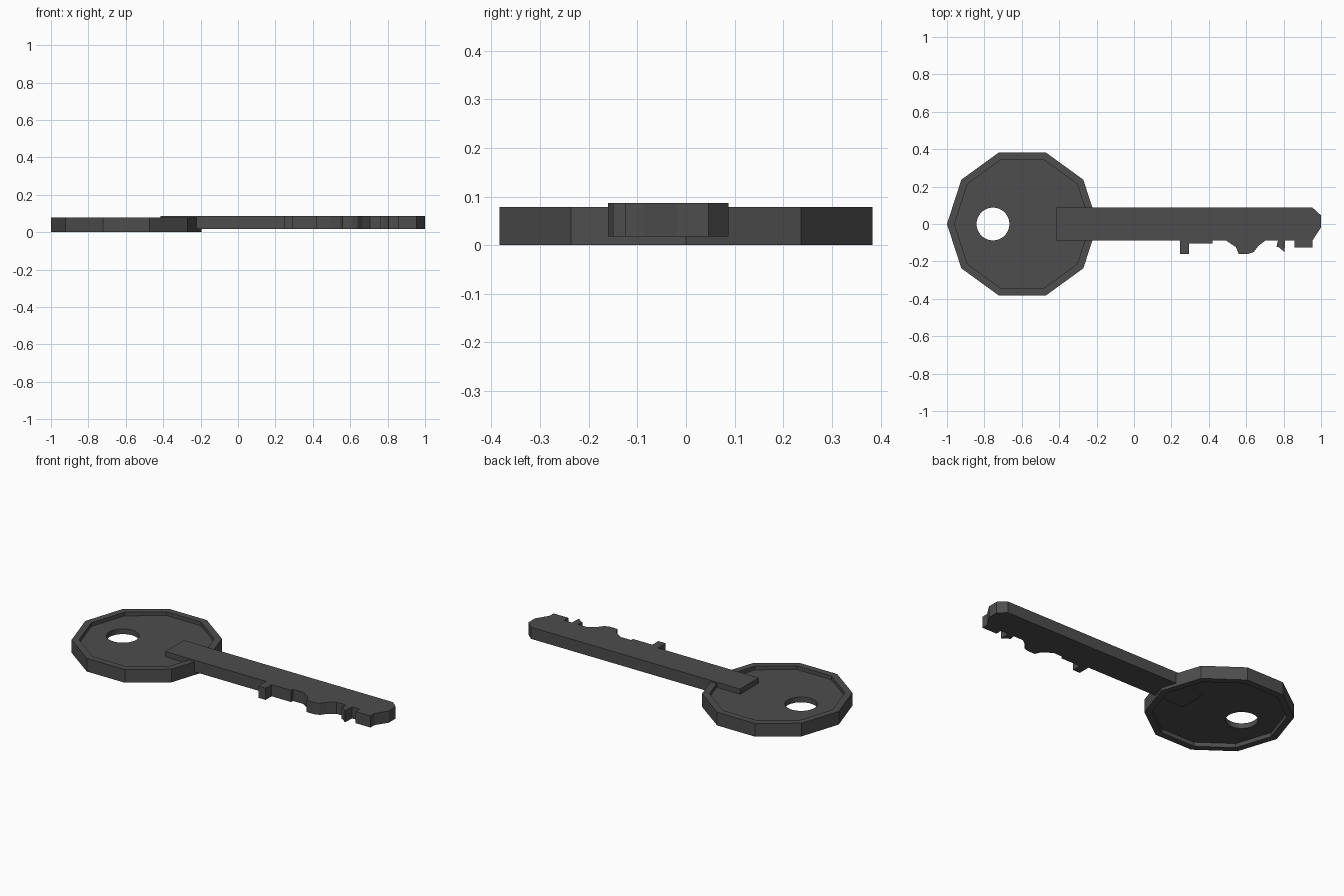
import bpy, bmesh, math

if "Cube" in bpy.data.objects:
    bpy.data.objects.remove(bpy.data.objects["Cube"])

HEAD_X = -0.597

# Dark metal
dark = bpy.data.materials.new("dark_metal")
dark.diffuse_color = (0.075, 0.075, 0.075, 1.0)
dark.use_nodes = True
dark.node_tree.nodes["Principled BSDF"].inputs["Base Color"].default_value = dark.diffuse_color


def finish(bm, name):
    bmesh.ops.recalc_face_normals(bm, faces=bm.faces)
    me = bpy.data.meshes.new(name)
    bm.to_mesh(me)
    bm.free()
    me.materials.append(dark)
    ob = bpy.data.objects.new(name, me)
    bpy.context.collection.objects.link(ob)
    return ob


def prism(points, z0, z1, name):
    """Extrude a flat outline from z0 to z1."""
    bm = bmesh.new()
    face = bm.faces.new([bm.verts.new((x, y, z0)) for x, y in points])
    ext = bmesh.ops.extrude_face_region(bm, geom=[face])
    for v in ext["geom"]:
        if isinstance(v, bmesh.types.BMVert):
            v.co.z = z1
    return finish(bm, name)


def ngon(cx, r, n):
    return [(cx + r * math.cos(2 * math.pi * i / n), r * math.sin(2 * math.pi * i / n)) for i in range(n)]


# Ten-sided head: raised rim around a panel recessed on both faces
bm = bmesh.new()
rings = []
for r, z in ((0.363, 0.025), (0.363, 0.0), (0.403, 0.0),
             (0.403, 0.078), (0.363, 0.078), (0.363, 0.056)):
    rings.append([bm.verts.new((x, y, z)) for x, y in ngon(HEAD_X, r, 10)])
for a, b in zip(rings, rings[1:]):
    for i in range(10):
        j = (i + 1) % 10
        bm.faces.new((a[i], a[j], b[j], b[i]))
bm.faces.new(rings[0])
bm.faces.new(rings[-1])
head = finish(bm, "key_head")

# Round hole for the key ring
cutter = prism(ngon(-0.754, 0.088, 32), -0.1, 0.2, "ring_hole_cutter")
cutter.hide_render = True
cutter.hide_viewport = True
cutter.display_type = 'WIRE'
mod = head.modifiers.new("ring_hole", 'BOOLEAN')
mod.operation = 'DIFFERENCE'
mod.solver = 'EXACT'
mod.object = cutter

# Blade with chamfered tip and cut teeth along the -y edge
blade = [(-0.415, -0.087), (-0.415, 0.087), (0.955, 0.087), (1.0, 0.046),
         (1.0, -0.018), (0.955, -0.087),
         # tip tooth
         (0.955, -0.125), (0.858, -0.125), (0.858, -0.087),
         # narrow hooked tooth
         (0.808, -0.087), (0.805, -0.15), (0.775, -0.125), (0.762, -0.122),
         (0.77, -0.087),
         # stepped middle tooth
         (0.705, -0.087), (0.665, -0.117), (0.64, -0.15), (0.61, -0.16),
         (0.56, -0.16), (0.545, -0.124), (0.49, -0.087),
         # long low tooth and square stop
         (0.42, -0.087), (0.42, -0.104), (0.293, -0.104), (0.293, -0.16),
         (0.245, -0.16), (0.245, -0.087)]
prism(blade, 0.018, 0.087, "key_blade")
